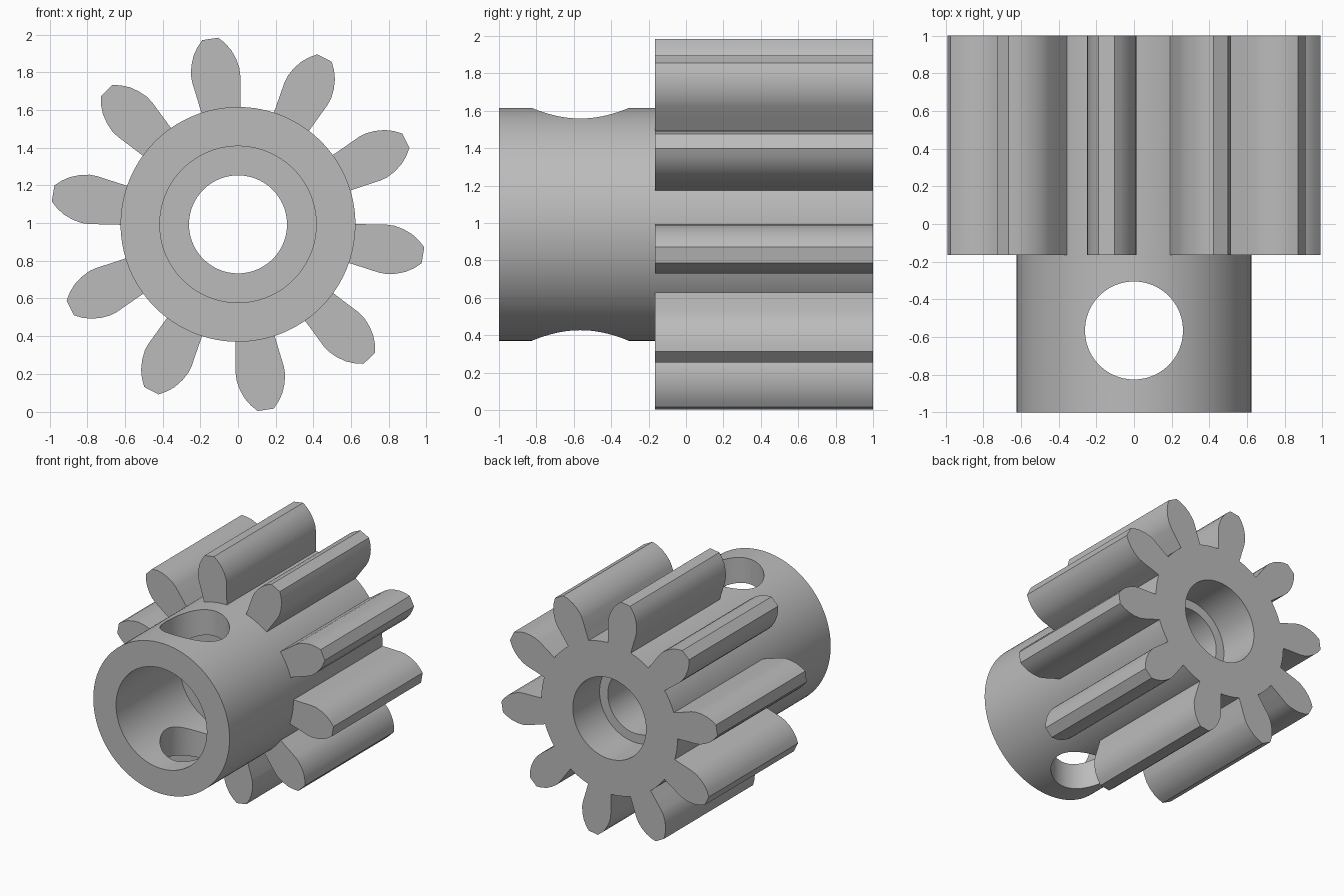
import bpy, bmesh, math
from mathutils import Matrix

CENTRE_Z = 0.993
TEETH = 10
FIRST_ANGLE = -9.5
TOOTH_FRONT, BACK = -0.165, 1.0

cube = bpy.data.objects.get("Cube")
if cube:
    bpy.data.objects.remove(cube, do_unlink=True)

steel = bpy.data.materials.new("grey steel")
steel.use_nodes = True
colour = (0.5, 0.5, 0.5, 1)
steel.diffuse_color = colour
steel.node_tree.nodes["Principled BSDF"].inputs["Base Color"].default_value = colour


def make_object(name, bm):
    bmesh.ops.recalc_face_normals(bm, faces=bm.faces)
    mesh = bpy.data.meshes.new(name)
    bm.to_mesh(mesh)
    bm.free()
    mesh.materials.append(steel)
    obj = bpy.data.objects.new(name, mesh)
    bpy.context.collection.objects.link(obj)
    return obj


def smooth(obj, degrees):
    bpy.ops.object.select_all(action='DESELECT')
    obj.select_set(True)
    bpy.context.view_layer.objects.active = obj
    bpy.ops.object.shade_smooth_by_angle(angle=math.radians(degrees))


def lathe(name, profile, steps=128):
    """Spin a closed (radius, y) profile around the shaft axis."""
    bm = bmesh.new()
    rings = []
    for i in range(steps):
        a = math.tau * i / steps
        rings.append([bm.verts.new((r * math.cos(a), y, CENTRE_Z + r * math.sin(a)))
                      for r, y in profile])
    n = len(profile)
    for i in range(steps):
        a, b = rings[i], rings[(i + 1) % steps]
        for j in range(n):
            k = (j + 1) % n
            bm.faces.new((a[j], a[k], b[k], b[j]))
    return make_object(name, bm)


# Hub: sleeve with a wide front bore, narrow middle and back counterbore
hub = lathe("hub", [(0.623, -1), (0.623, BACK), (0.335, BACK), (0.335, 0.65),
                    (0.26, 0.65), (0.26, TOOTH_FRONT), (0.415, TOOTH_FRONT), (0.415, -1)])

# Vertical set-screw hole through both walls of the sleeve
bm = bmesh.new()
bmesh.ops.create_cone(bm, cap_ends=True, segments=96, radius1=0.26, radius2=0.26, depth=2,
                      matrix=Matrix.Translation((0, -0.565, CENTRE_Z)))
cutter = make_object("screw_hole_cutter", bm)
cutter.hide_render = True
cut = hub.modifiers.new("screw hole", 'BOOLEAN')
cut.operation = 'DIFFERENCE'
cut.solver = 'EXACT'
cut.object = cutter
bpy.context.view_layer.objects.active = hub
bpy.ops.object.modifier_apply(modifier=cut.name)
bpy.data.objects.remove(cutter, do_unlink=True)
smooth(hub, 30)

# Teeth: mirrored half profile (radial distance, half width), extruded along the shaft
half = [(0.6, 0.103), (0.70, 0.117), (0.78, 0.129), (0.82, 0.13),
        (0.87, 0.12), (0.92, 0.101), (0.96, 0.075), (0.995, 0.043)]
outline = half + [(r, -w) for r, w in reversed(half)]
for i in range(TEETH):
    a = math.radians(FIRST_ANGLE + 360 / TEETH * i)
    c, s = math.cos(a), math.sin(a)
    bm = bmesh.new()
    face = bm.faces.new([bm.verts.new((r * c - w * s, TOOTH_FRONT, CENTRE_Z + r * s + w * c))
                         for r, w in outline])
    result = bmesh.ops.extrude_face_region(bm, geom=[face], use_keep_orig=True)
    moved = [v for v in result["geom"] if isinstance(v, bmesh.types.BMVert)]
    bmesh.ops.translate(bm, verts=moved, vec=(0, BACK - TOOTH_FRONT, 0))
    smooth(make_object(f"tooth_{i + 1}", bm), 25)
